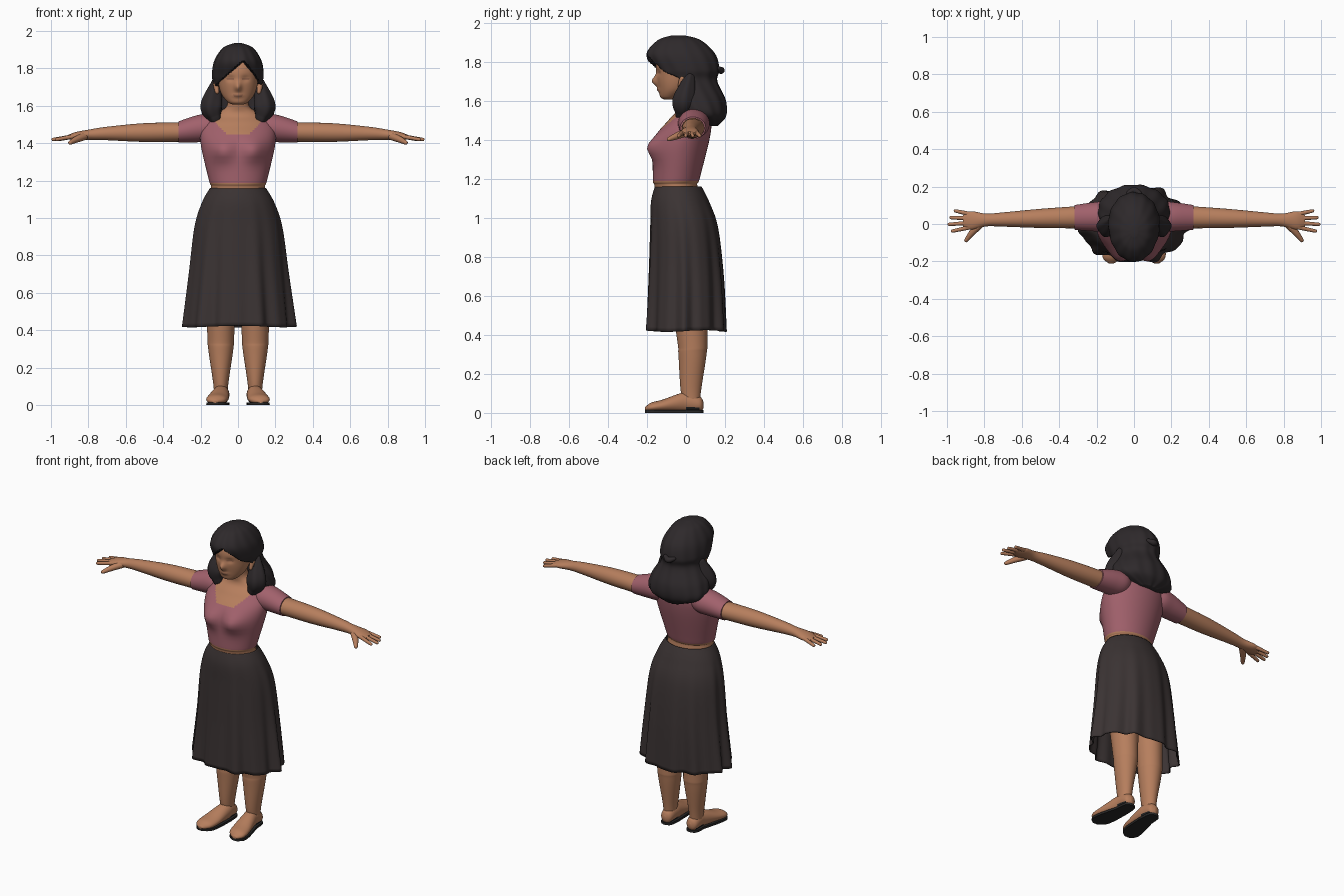
import bpy, bmesh, math
from mathutils import Vector

if "Cube" in bpy.data.objects:
    bpy.data.objects.remove(bpy.data.objects["Cube"])


def material(name, red, green, blue):
    colour = (red, green, blue, 1)
    result = bpy.data.materials.new(name)
    result.use_nodes = True
    result.diffuse_color = colour
    result.node_tree.nodes["Principled BSDF"].inputs["Base Color"].default_value = colour
    return result


skin = material("skin", 0.47, 0.21, 0.11)
dark_skin = material("dark skin", 0.32, 0.14, 0.08)
pink = material("dusty pink", 0.36, 0.12, 0.15)
cloth = material("charcoal cloth", 0.043, 0.033, 0.033)
black_hair = material("black hair", 0.027, 0.022, 0.024)
black_sole = material("black sole", 0.02, 0.02, 0.02)


def smooth_rows(rows, steps):
    """Interpolate rows of numbers with a Catmull-Rom spline."""
    result = []
    last = len(rows) - 1
    for index in range(last):
        quad = rows[max(index - 1, 0)], rows[index], rows[index + 1], rows[min(index + 2, last)]
        for step in range(steps):
            t = step / steps
            result.append([b + t * (c - a + t * (2 * a - 5 * b + 4 * c - d + t * (3 * (b - c) + d - a))) / 2
                           for a, b, c, d in zip(*quad)])
    return result + [list(rows[last])]


def bridge(name, rings, materials, side, cap=True, rule=None):
    """Join rings of points into one smooth object, mirrored when side is negative."""
    bm = bmesh.new()
    loops = [[bm.verts.new((p.x * side, p.y, p.z)) for p in ring] for ring in rings]
    for low, high in zip(loops, loops[1:]):
        for i in range(len(low)):
            bm.faces.new((low[i - 1], low[i], high[i], high[i - 1]))
    if cap:
        bm.faces.new(loops[0])
        bm.faces.new(loops[-1])
    bmesh.ops.recalc_face_normals(bm, faces=bm.faces)
    for face in bm.faces:
        face.smooth = True
        if rule and rule(face.calc_center_median()):
            face.material_index = 1
    mesh = bpy.data.meshes.new(name)
    bm.to_mesh(mesh)
    bm.free()
    mesh.set_sharp_from_angle(angle=math.radians(60))
    for entry in materials:
        mesh.materials.append(entry)
    result = bpy.data.objects.new(name, mesh)
    bpy.context.collection.objects.link(result)
    return result


def loft(name, materials, axis, along, centre, wide, deep, side=1, count=40, shape=None, cap=True, rule=None):
    """Sweep ellipses along an axis; centre shifts the second cross direction."""
    rings = []
    for t, middle, ru, rv in smooth_rows(list(zip(along, centre, wide, deep)), 8):
        ring = []
        for i in range(count):
            angle = math.tau * i / count
            u, v = ru * math.cos(angle), middle + rv * math.sin(angle)
            point = Vector({"z": (u, v, t), "x": (t, u, v), "y": (u, t, v)}[axis])
            ring.append(shape(point, angle) if shape else point)
        rings.append(ring)
    return bridge(name, rings, materials, side, cap, rule)


def tube(name, colour, points, radii, side=1, count=20, ripple=0):
    """Sweep a circle through points, with rounded tips."""
    rows = smooth_rows([(*p, r) for p, r in zip(points, radii)], 6)
    spine = [(Vector(row[:3]), row[3]) for row in rows]
    (first, r_first), (last, r_last) = spine[0], spine[-1]
    d_first = (first - spine[1][0]).normalized()
    d_last = (last - spine[-2][0]).normalized()
    tips = [math.radians(degrees) for degrees in (30, 55, 80)]
    spine = ([(first + d_first * r_first * math.sin(a), r_first * math.cos(a)) for a in reversed(tips)] + spine
             + [(last + d_last * r_last * math.sin(a), r_last * math.cos(a)) for a in tips])
    rings = []
    for i, (middle, radius) in enumerate(spine):
        direction = spine[min(i + 1, len(spine) - 1)][0] - spine[max(i - 1, 0)][0]
        u = direction.cross(Vector((0, 1, 0.2))).normalized()
        v = direction.cross(u).normalized()
        angles = [math.tau * k / count for k in range(count)]
        rings.append([middle + (u * math.cos(a) + v * math.sin(a)) * radius * (1 + ripple * math.cos(5 * a))
                      for a in angles])
    bridge(name, rings, [colour], side)


def bump(a, b, width, height):
    return math.exp(-(a / width) ** 2 - (b / height) ** 2)


def inside(a, b, width, height):
    return (a / width) ** 2 + (b / height) ** 2 < 1


# Torso, with the short top coloured between its hem and neckline
def bust(p, angle):
    if p.y < 0:
        p.y -= 0.045 * bump(abs(p.x) - 0.085, p.z - 1.36, 0.065, 0.055)
    return p


def is_top(c):
    bare = inside(c.x, c.z - 1.55, 0.125, 0.11) if c.y < 0.02 else inside(c.x, c.z - 1.56, 0.11, 0.06)
    return 1.185 < c.z < 1.565 and not bare


loft("torso", [skin, pink], "z",
     along=(0.93, 1.15, 1.2, 1.4, 1.5, 1.55, 1.6, 1.7),
     centre=(-0.02, -0.05, -0.05, -0.02, 0.02, 0.03, 0.01, -0.02),
     wide=(0.18, 0.145, 0.155, 0.2, 0.19, 0.13, 0.06, 0.055),
     deep=(0.13, 0.11, 0.12, 0.14, 0.11, 0.075, 0.055, 0.055), count=96, shape=bust, rule=is_top)


# Pleated skirt, open at the hem
def pleats(p, angle):
    depth = 0.06 * max(0, 1.13 - p.z)
    wave = math.cos(11 * angle + 0.6) + math.cos(17 * angle + 1) / 2 + math.cos(5 * angle) / 3
    swell = 1 + depth * (wave - 0.6)
    return Vector((p.x * swell, p.y * swell, p.z + 0.015 * max(0, 0.7 - p.z) * math.sin(3 * angle)))


skirt = loft("skirt", [cloth], "z",
             along=(1.16, 1.08, 0.95, 0.7, 0.42), centre=(-0.04, -0.03, -0.01, 0, 0),
             wide=(0.15, 0.195, 0.235, 0.265, 0.3), deep=(0.12, 0.15, 0.175, 0.195, 0.21),
             count=160, shape=pleats, cap=False)
skirt.modifiers.new("cloth thickness", "SOLIDIFY").thickness = 0.006


# Head with nose, eye sockets and lips
def features(p, angle):
    if p.y < -0.04:
        p.y -= 0.028 * bump(p.x, p.z - 1.7, 0.017, 0.025)
        p.y += 0.01 * bump(abs(p.x) - 0.04, p.z - 1.745, 0.022, 0.014)
        p.y -= 0.009 * bump(p.x, p.z - 1.655, 0.025, 0.01)
    return p


def is_eye_or_mouth(c):
    eye = inside(abs(c.x) - 0.04, c.z - 1.743, 0.02, 0.009)
    return c.y < -0.08 and (eye or inside(c.x, c.z - 1.655, 0.026, 0.008))


loft("head", [skin, dark_skin], "z",
     along=(1.607, 1.62, 1.66, 1.72, 1.8, 1.88), centre=(-0.09, -0.082, -0.06, -0.045, -0.035, -0.02),
     wide=(0.03, 0.055, 0.087, 0.105, 0.11, 0.08), deep=(0.025, 0.05, 0.08, 0.105, 0.117, 0.09),
     count=96, shape=features, rule=is_eye_or_mouth)


# Hair shell, tucked inside the head below a side-parted hairline
def tuck(p, angle):
    wave = 1 + 0.012 * math.cos(13 * angle + 9 * p.z)
    p.x, p.y = p.x * wave, p.y * wave
    parting = p.x - 0.03
    edge = 1.84 - max(1.3 * parting, -0.87 * parting)
    below = min(1, max(0, edge - p.z) / 0.02)
    front = min(1, max(0, -0.03 - p.y) / 0.02)
    return p.lerp(Vector((p.x * 0.6, 0.03, p.z)), below * front)


loft("hair", [black_hair], "z",
     along=(1.935, 1.91, 1.84, 1.76, 1.7, 1.6, 1.52, 1.47),
     centre=(-0.04, -0.035, -0.027, 0, 0.01, 0.05, 0.085, 0.12),
     wide=(0.02, 0.08, 0.126, 0.138, 0.132, 0.18, 0.18, 0.06),
     deep=(0.03, 0.11, 0.175, 0.17, 0.15, 0.155, 0.12, 0.04), count=128, shape=tuck)
tube("hair_knot", black_hair, [(-0.03, 0.165, 1.765), (0, 0.18, 1.755), (0.03, 0.165, 1.765)], (0.012, 0.018, 0.012))


# Foot and sole share one profile that turns outward at the toe
def toe_out(p):
    return p.x + 0.09 + 0.15 * max(0, -p.y)


def foot_shape(p, angle):
    return Vector((toe_out(p), p.y, max(p.z, 0.012)))


def sole_shape(p, angle):
    return Vector((toe_out(p), p.y, 0.014 if math.sin(angle) > 0.01 else 0))


def leg_shape(p, angle):
    return p + Vector((0.092, 0, 0))


def is_shoe_gap(c):
    return c.z < 0.028 and 0 < c.y < 0.07


foot_profile = dict(axis="y", along=(0.09, 0.07, 0, -0.12, -0.18, -0.21),
                    centre=(0.04, 0.045, 0.055, 0.036, 0.028, 0.02),
                    wide=(0.01, 0.036, 0.044, 0.057, 0.05, 0.015),
                    deep=(0.015, 0.04, 0.052, 0.032, 0.024, 0.008))

for label, side in (("left", 1), ("right", -1)):
    # Sleeve, arm and hand; arms lean slightly back from the shoulder
    def arm_shape(p, angle):
        return p + Vector((0, 0.018 + 0.03 * max(0, 0.9 - p.x), 0))

    loft(label + "_sleeve", [pink], "x", side=side, shape=arm_shape,
         along=(0.1, 0.15, 0.22, 0.317), centre=(1.487, 1.483, 1.477, 1.46),
         wide=(0.06, 0.08, 0.077, 0.066), deep=(0.055, 0.073, 0.072, 0.057))
    loft(label + "_arm", [skin], "x", side=side, shape=arm_shape,
         along=(0.28, 0.5, 0.7, 0.79, 0.87, 0.915), centre=(1.46, 1.457, 1.452, 1.446, 1.438, 1.432),
         wide=(0.06, 0.051, 0.038, 0.034, 0.049, 0.03), deep=(0.052, 0.05, 0.036, 0.028, 0.021, 0.009))
    for i, (finger, tip) in enumerate(zip(("index", "middle", "ring", "little"), (0.97, 0.988, 0.978, 0.955))):
        tube(f"{label}_{finger}_finger", skin, [(0.88, 0.024 * i - 0.018, 1.436), (tip, 0.036 * i - 0.038, 1.42)],
             (0.012, 0.009), side)
    tube(label + "_thumb", skin, [(0.82, 0, 1.437), (0.86, -0.04, 1.422), (0.897, -0.087, 1.403)],
         (0.02, 0.018, 0.011), side)

    # Ear and front lock of hair
    tube(label + "_ear", skin, [(0.112, -0.03, 1.675), (0.118, -0.02, 1.715)], (0.012, 0.015), side)
    tube(label + "_hair_lock", black_hair, [(0.118, 0.02, 1.72), (0.14, -0.01, 1.6), (0.125, -0.02, 1.535)],
         (0.025, 0.058, 0.035), side, count=40, ripple=0.05)

    # Leg, foot and sole
    loft(label + "_leg", [skin], "z", side=side, shape=leg_shape,
         along=(0.04, 0.12, 0.3, 0.4, 0.95), centre=(0.03, 0.025, 0.033, 0.03, -0.015),
         wide=(0.035, 0.041, 0.067, 0.073, 0.098), deep=(0.04, 0.053, 0.072, 0.079, 0.12))
    loft(label + "_foot", [skin, black_sole], side=side, shape=foot_shape, rule=is_shoe_gap, **foot_profile)
    loft(label + "_sole", [black_sole], side=side, shape=sole_shape, **foot_profile)
